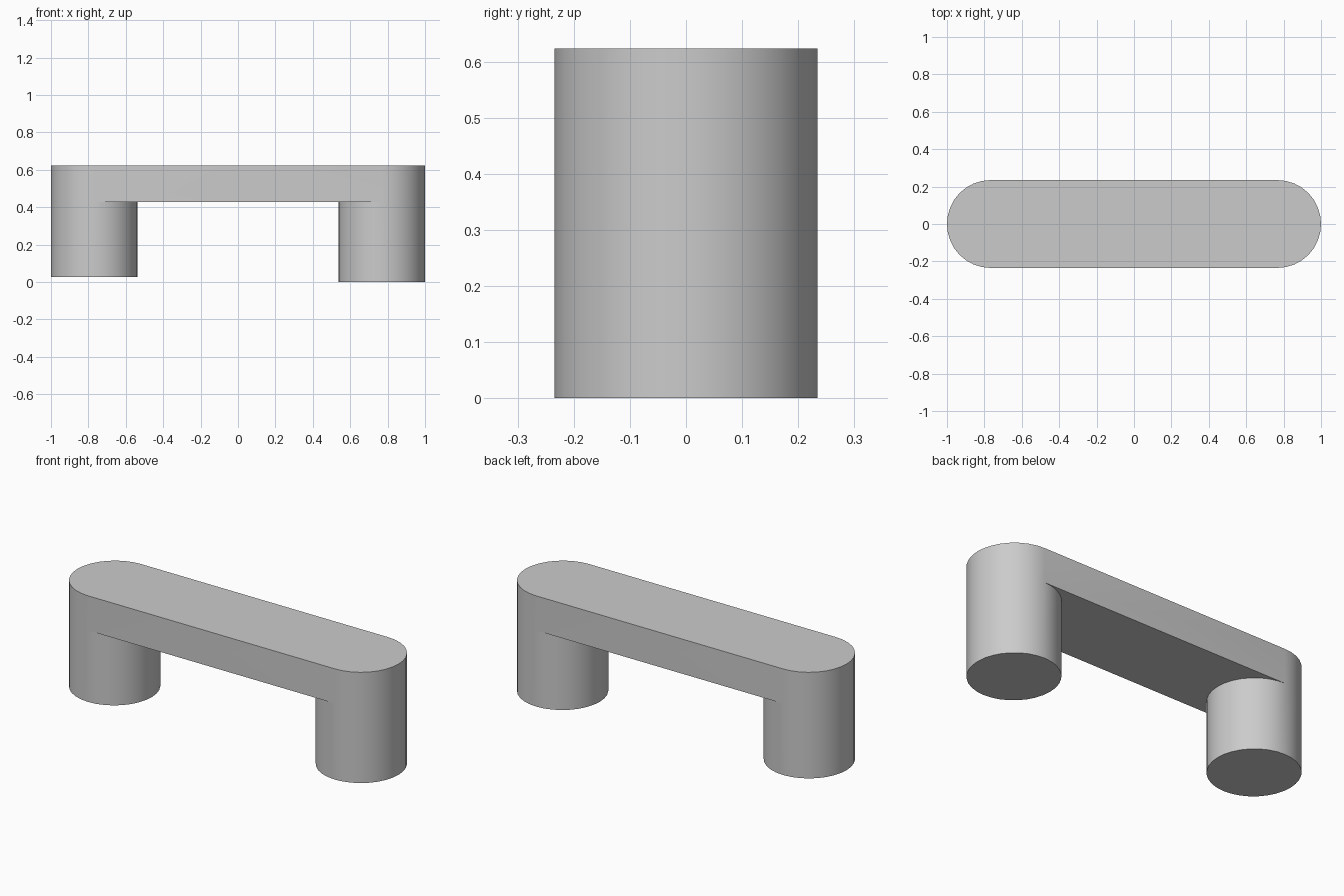
import bpy, bmesh
from math import sin, cos, pi, radians

default = bpy.data.objects.get("Cube")
if default:
    bpy.data.objects.remove(default)

RX, RY = 0.232, 0.2345      # leg radii
CX = 1 - RX                 # leg centre offset
TOP, UNDER = 0.623, 0.428   # beam top and underside
FEET = {-1: 0.026, 1: 0.0}  # the right leg is slightly shorter
HALF = 16                   # segments per half circle

grey = bpy.data.materials.new("plain grey")
grey.use_nodes = True
colour = (0.6, 0.6, 0.6, 1)
grey.diffuse_color = colour
grey.node_tree.nodes["Principled BSDF"].inputs["Base Color"].default_value = colour

bm = bmesh.new()


def ring(side, z):
    """Full leg circle; the first half faces outward, the rest inward."""
    points = []
    for i in range(2 * HALF):
        a = -pi / 2 + pi * i / HALF
        points.append(bm.verts.new((side * (CX + RX * cos(a)), side * RY * sin(a), z)))
    return points


def wall(lower, upper):
    for i in range(len(lower) - 1):
        bm.faces.new((lower[i], lower[i + 1], upper[i + 1], upper[i]))


# Legs: a whole cylinder below the beam, only the outer half beside it
outer_low, outer_top, inner = {}, {}, {}
for side, foot in FEET.items():
    base, middle, top = ring(side, foot), ring(side, UNDER), ring(side, TOP)
    wall(base + base[:1], middle + middle[:1])
    bm.faces.new(base)
    outer_low[side], outer_top[side] = middle[:HALF + 1], top[:HALF + 1]
    inner[side] = middle[HALF:] + middle[:1]
    wall(outer_low[side], outer_top[side])
    bmesh.ops.delete(bm, geom=top[HALF + 1:], context='VERTS')

# Beam: rounded top, flat sides and the underside between the legs
bm.faces.new(outer_top[1] + outer_top[-1])
for a, b in ((1, -1), (-1, 1)):
    wall([outer_low[a][-1], outer_low[b][0]], [outer_top[a][-1], outer_top[b][0]])
left, right = inner[1], inner[-1][::-1]
wall(left, right)

bmesh.ops.recalc_face_normals(bm, faces=bm.faces)
mesh = bpy.data.meshes.new("bench")
bm.to_mesh(mesh)
bm.free()
mesh.materials.append(grey)
bench = bpy.data.objects.new("bench", mesh)
bpy.context.collection.objects.link(bench)

# Smooth round walls, sharp rims
bpy.ops.object.select_all(action='DESELECT')
bench.select_set(True)
bpy.context.view_layer.objects.active = bench
bpy.ops.object.shade_smooth_by_angle(angle=radians(30))
